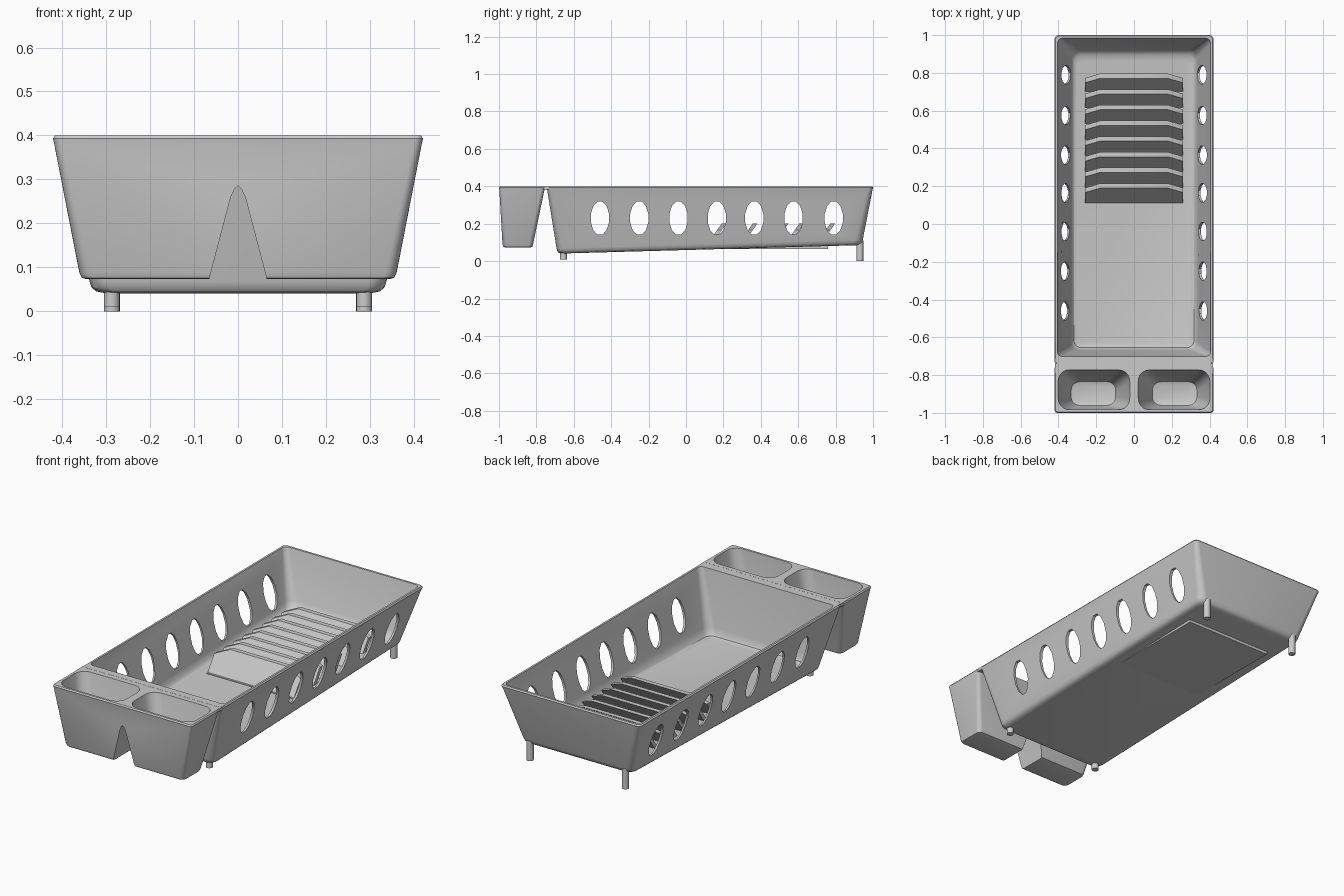
import bpy, bmesh, math
from mathutils import Matrix

if "Cube" in bpy.data.objects:
    bpy.data.objects.remove(bpy.data.objects["Cube"])

SLOPE = 0.028  # fall of the floor towards the front


def finish(bm, name):
    bmesh.ops.recalc_face_normals(bm, faces=bm.faces[:])
    me = bpy.data.meshes.new(name)
    bm.to_mesh(me)
    bm.free()
    ob = bpy.data.objects.new(name, me)
    bpy.context.collection.objects.link(ob)
    return ob


def loft(name, rings, n=6):
    """Closed loft of rounded rectangles: (x0, x1, y0, y1, z, radius, tilted)."""
    bm = bmesh.new()
    prev = None
    for x0, x1, y0, y1, z, r, tilt in rings:
        cur = []
        for cx, cy, a0 in ((x1 - r, y1 - r, 0), (x0 + r, y1 - r, 90),
                           (x0 + r, y0 + r, 180), (x1 - r, y0 + r, 270)):
            for i in range(n):
                a = math.radians(a0 + 90 * i / (n - 1))
                x, y = cx + r * math.cos(a), cy + r * math.sin(a)
                cur.append(bm.verts.new((x, y, z + tilt * SLOPE * (y + 0.69))))
        if prev is None:
            bm.faces.new(cur)
        else:
            for i in range(len(cur)):
                j = (i + 1) % len(cur)
                bm.faces.new((prev[i], prev[j], cur[j], cur[i]))
        prev = cur
    bm.faces.new(prev)
    return finish(bm, name)


def prism(name, pts, vec):
    """Extrude an outline of 3D points along vec."""
    bm = bmesh.new()
    a = [bm.verts.new(p) for p in pts]
    b = [bm.verts.new([p[k] + vec[k] for k in range(3)]) for p in pts]
    bm.faces.new(a)
    bm.faces.new(b)
    for i in range(len(a)):
        j = (i + 1) % len(a)
        bm.faces.new((a[i], a[j], b[j], b[i]))
    return finish(bm, name)


def box(name, x0, x1, y0, y1, z0, z1):
    return prism(name, [(x0, y0, z0), (x1, y0, z0), (x1, y1, z0), (x0, y1, z0)], (0, 0, z1 - z0))


def cylinder(name, x, y, z0, z1, r, sides=20):
    bm = bmesh.new()
    bmesh.ops.create_cone(bm, cap_ends=True, segments=sides, radius1=r, radius2=r, depth=z1 - z0,
                          matrix=Matrix.Translation((x, y, (z0 + z1) / 2)))
    return finish(bm, name)


def boolean(ob, tool, op):
    tool.hide_render = True
    m = ob.modifiers.new(op.lower(), 'BOOLEAN')
    m.operation, m.solver, m.object = op, 'EXACT', tool
    bpy.context.view_layer.objects.active = ob
    bpy.ops.object.modifier_apply(modifier=m.name)
    bpy.data.objects.remove(tool)


# Main basin, outer form
tray = loft("rack_body", [
    (-.305, .305, -.662, .912, .040, .03, 1),
    (-.323, .323, -.680, .930, .044, .04, 1),
    (-.333, .333, -.688, .939, .053, .04, 1),
    (-.338, .338, -.692, .945, .068, .04, 1),
    (-.417, .417, -.742, .997, .380, .025, 0),
    (-.421, .421, -.745, 1.00, .393, .022, 0),
    (-.416, .416, -.742, .995, .400, .020, 0)])

# Cutlery block across the front, with the notch between its two cups
cups = loft("cup_block", [
    (-.345, .345, -.965, -.832, .073, .02, 0),
    (-.355, .355, -.976, -.822, .076, .025, 0),
    (-.361, .361, -.981, -.818, .088, .025, 0),
    (-.418, .418, -.998, -.757, .380, .018, 0),
    (-.421, .421, -1.00, -.750, .393, .016, 0),
    (-.416, .416, -.995, -.748, .400, .014, 0)])
notch = [(-.0716, .05), (.0716, .05), (.017, .258), (.008, .278), (0, .285), (-.008, .278), (-.017, .258)]
boolean(cups, prism("notch_cutter", [(x, -1.1, z) for x, z in notch], (0, .34, 0)), 'DIFFERENCE')
boolean(tray, cups, 'UNION')
boolean(tray, box("bridge", -.4175, .4175, -.79, -.712, .383, .3995), 'UNION')

# Basin cavity
boolean(tray, loft("basin_cutter", [
    (-.300, .300, -.642, .862, .060, .03, 1),
    (-.318, .318, -.655, .895, .065, .04, 1),
    (-.329, .329, -.662, .915, .078, .045, 1),
    (-.337, .337, -.668, .928, .105, .045, 1),
    (-.408, .408, -.702, .986, .410, .025, 0)]), 'DIFFERENCE')

# Cup cavities
for s in (-1, 1):
    rings = []
    for a, b, y0, y1, z, r in ((.115, .315, -.945, -.850, .096, .035),
                               (.097, .333, -.960, -.835, .102, .045),
                               (.090, .341, -.966, -.828, .120, .05),
                               (.020, .404, -.984, -.770, .410, .06)):
        x0, x1 = sorted((s * a, s * b))
        rings.append((x0, x1, y0, y1, z, r, 0))
    boolean(tray, loft("cup_cutter", rings), 'DIFFERENCE')

# Oval windows through both side walls
for y in (-.46, -.25, -.04, .165, .365, .575, .79):
    pts = [(-.6, y + .05 * math.cos(a), .23 + .092 * math.sin(a))
           for a in (math.radians(18 + 30 * i - 3) for i in range(12))]
    boolean(tray, prism("window_cutter", pts, (1.2, 0, 0)), 'DIFFERENCE')

# Feet and the drain holes beside the front pair
for s, side in ((-1, "left"), (1, "right")):
    cylinder("front_foot_" + side, s * .287, -.655, .01, .055, .018)
    cylinder("back_foot_" + side, s * .287, .93, 0, .11, .018)

# Slatted plate stand: base and eight leaning slats
box("slat_base", -.26, .26, .10, .76, .065, .085)
for i in range(8):
    y0 = .10 + .083 * i
    outline = [(-.26, 0), (.26, 0), (.26, .74), (.18, 1), (-.18, 1), (-.26, .74)]
    prism("slat_%d" % (i + 1), [(x, y0 + .09 * t, .07 + .13 * t) for x, t in outline], (0, .025, 0))

bpy.ops.object.select_all(action='SELECT')
bpy.ops.object.shade_smooth_by_angle(angle=math.radians(32))
